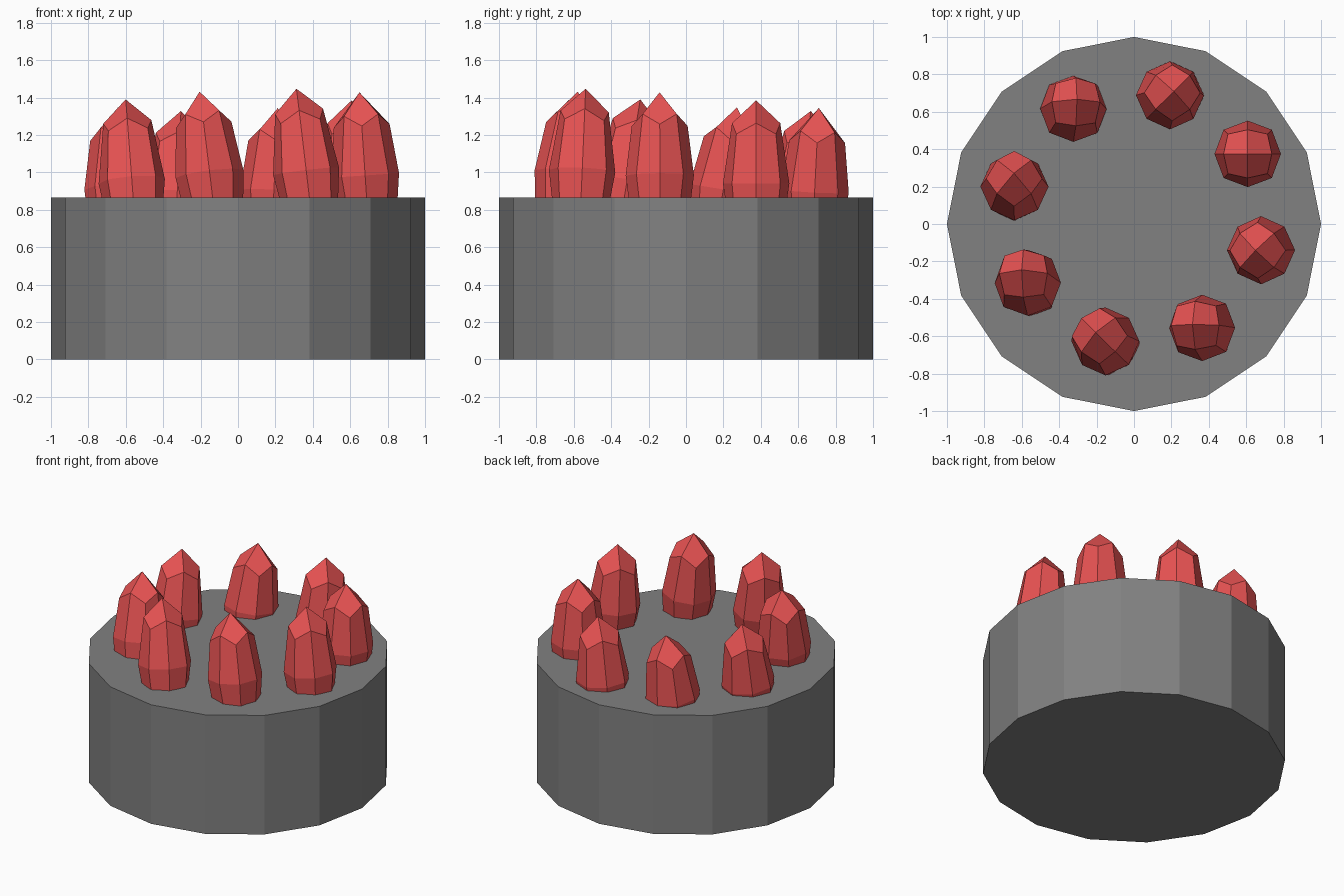
import bpy
import math
from mathutils import Matrix, Vector

cube = bpy.data.objects.get("Cube")
if cube:
    bpy.data.objects.remove(cube, do_unlink=True)


def make_material(name, rgb):
    mat = bpy.data.materials.new(name)
    mat.use_nodes = True
    mat.diffuse_color = (*rgb, 1)
    mat.node_tree.nodes["Principled BSDF"].inputs["Base Color"].default_value = (*rgb, 1)
    return mat


grey = make_material("stone grey", (0.22, 0.22, 0.22))
red = make_material("crystal red", (0.8, 0.085, 0.085))

# Sixteen-sided base drum
BASE_HEIGHT = 0.867
bpy.ops.mesh.primitive_cylinder_add(vertices=16, radius=1, depth=BASE_HEIGHT,
                                    location=(0, 0, BASE_HEIGHT / 2))
base = bpy.context.object
base.name = "base_drum"
base.data.materials.append(grey)

# Ring of crystals: upright first one, the rest turned about a slightly tilted axis
RADIUS, HALF_HEIGHT = 0.1775, 0.445
SHRINK = 0.8395                      # how far subdivision pulls the cube faces in
first = Vector((0.608, 0.375, 0.94))
centre = Vector((0.02, 0.03, 0.946))
axis = Vector((-0.037, 0.08, 1)).normalized()

for i in range(8):
    bpy.ops.mesh.primitive_cube_add(size=2)
    crystal = bpy.context.object
    crystal.name = f"crystal_{i + 1}"
    crystal.data.transform(Matrix.Diagonal(
        (RADIUS / SHRINK, RADIUS / SHRINK, HALF_HEIGHT / SHRINK, 1)))
    crystal.data.materials.append(red)
    turn = Matrix.Rotation(-i * math.tau / 8, 4, axis)
    crystal.matrix_world = (Matrix.Translation(centre) @ turn
                            @ Matrix.Translation(first - centre))
    # One subdivision gives the faceted, four-sided tip
    sub = crystal.modifiers.new("facets", 'SUBSURF')
    sub.levels = sub.render_levels = 1
